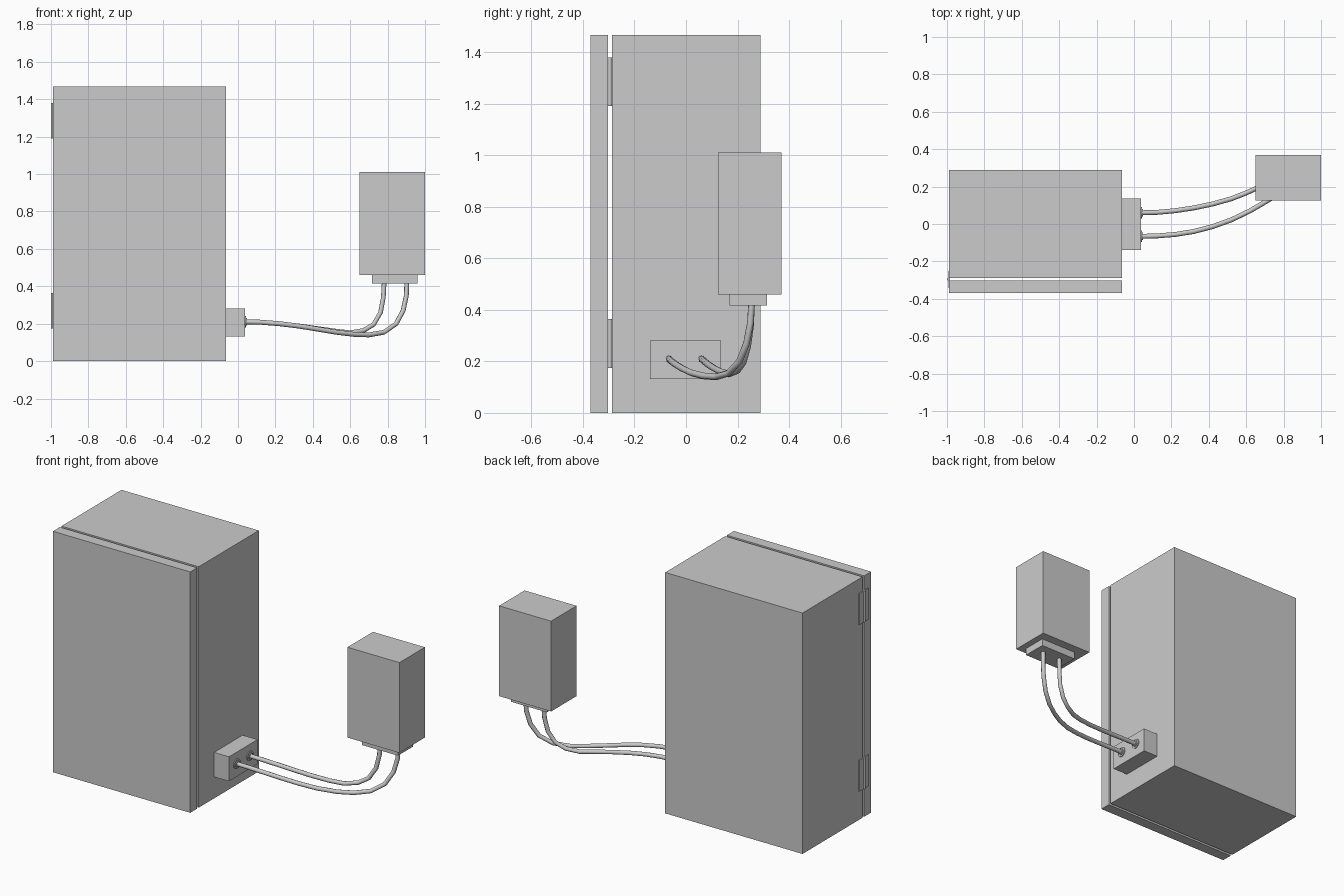
import bpy
from math import pi

if "Cube" in bpy.data.objects:
    bpy.data.objects.remove(bpy.data.objects["Cube"])


def box(name, lo, hi):
    bpy.ops.mesh.primitive_cube_add(size=1, location=[(a + b) / 2 for a, b in zip(lo, hi)])
    ob = bpy.context.object
    ob.name = name
    ob.scale = [b - a for a, b in zip(lo, hi)]
    bpy.ops.object.transform_apply(location=False, rotation=False, scale=True)
    return ob


def cylinder(name, loc, r, depth, rot=(0, 0, 0), sides=16):
    bpy.ops.mesh.primitive_cylinder_add(vertices=sides, radius=r, depth=depth,
                                        location=loc, rotation=rot)
    ob = bpy.context.object
    ob.name = name
    bpy.ops.object.shade_smooth_by_angle()
    return ob


def cable(name, points, r=0.013):
    cu = bpy.data.curves.new(name, 'CURVE')
    cu.dimensions = '3D'
    cu.bevel_depth = r
    cu.bevel_resolution = 2
    cu.use_fill_caps = True
    sp = cu.splines.new('POLY')
    sp.points.add(len(points) - 1)
    for p, co in zip(sp.points, points):
        p.co = (*co, 1)
    ob = bpy.data.objects.new(name, cu)
    bpy.context.collection.objects.link(ob)
    bpy.ops.object.select_all(action='DESELECT')
    ob.select_set(True)
    bpy.context.view_layer.objects.active = ob
    bpy.ops.object.convert(target='MESH')


# Main cabinet and its door, separated by a narrow gap
box("cabinet_body", (-0.988, -0.288, 0), (-0.063, 0.29, 1.467))
box("cabinet_door", (-0.988, -0.37, 0), (-0.063, -0.303, 1.467))

# Hinges bridging the gap on the left side
for label, z in (("lower", 0.27), ("upper", 1.285)):
    cylinder(f"{label}_hinge_pin", (-0.992, -0.2955, z), 0.008, 0.19)
    box(f"{label}_hinge_body_leaf", (-0.993, -0.288, z - 0.095), (-0.987, -0.25, z + 0.095))
    box(f"{label}_hinge_door_leaf", (-0.993, -0.341, z - 0.095), (-0.987, -0.303, z + 0.095))

# Junction box with two cable glands
box("junction_box", (-0.064, -0.14, 0.131), (0.037, 0.135, 0.28))
for i, y in enumerate((-0.066, 0.06)):
    cylinder(f"gland_flange_{i}", (0.038, y, 0.21), 0.03, 0.008, (0, pi / 2, 0))
    cylinder(f"gland_collar_{i}", (0.041, y, 0.21), 0.02, 0.012, (0, pi / 2, 0))

# Small wall unit with its bottom connector plate
box("small_unit", (0.65, 0.125, 0.46), (1.0, 0.37, 1.01))
box("connector_plate", (0.717, 0.168, 0.416), (0.96, 0.315, 0.461))

# Sagging cables from the glands to the connector plate
cable("outer_cable", [
    (0.03, -0.066, 0.21), (0.12, -0.064, 0.208), (0.22, -0.056, 0.2),
    (0.32, -0.04, 0.188), (0.42, -0.014, 0.172), (0.52, 0.022, 0.155),
    (0.62, 0.07, 0.143), (0.7, 0.117, 0.14), (0.78, 0.165, 0.154),
    (0.845, 0.207, 0.199), (0.883, 0.235, 0.27), (0.9, 0.25, 0.35), (0.903, 0.255, 0.43)])
cable("inner_cable", [
    (0.03, 0.06, 0.21), (0.12, 0.062, 0.208), (0.22, 0.071, 0.2),
    (0.32, 0.086, 0.188), (0.42, 0.107, 0.174), (0.52, 0.135, 0.16),
    (0.6, 0.166, 0.151), (0.67, 0.198, 0.163), (0.725, 0.222, 0.196),
    (0.762, 0.24, 0.26), (0.777, 0.251, 0.34), (0.782, 0.255, 0.43)])
